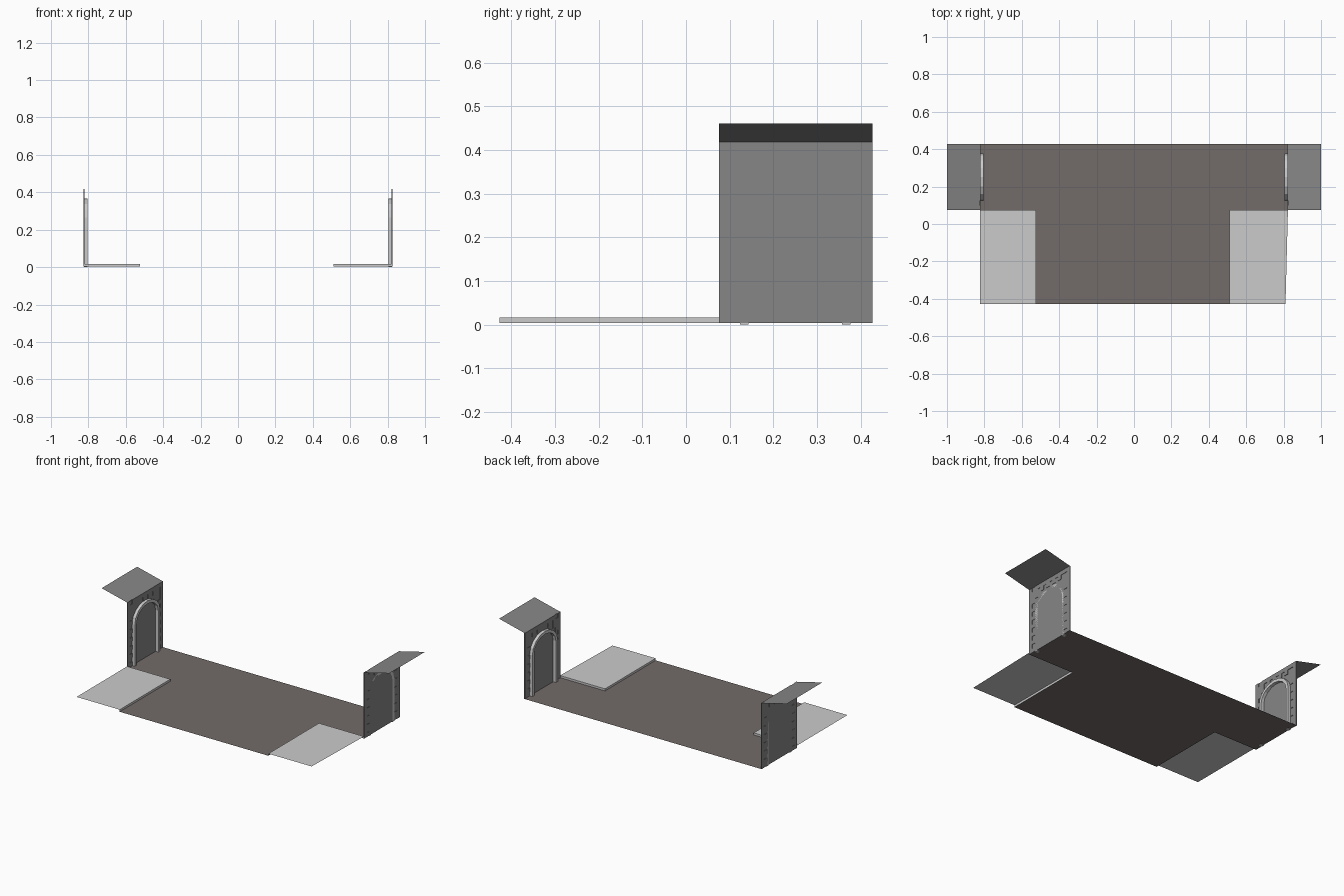
import bpy, bmesh
from math import cos, sin, pi

if "Cube" in bpy.data.objects:
    bpy.data.objects.remove(bpy.data.objects["Cube"])


def material(name, rgb):
    m = bpy.data.materials.new(name)
    m.diffuse_color = (*rgb, 1)
    m.use_nodes = True
    m.node_tree.nodes["Principled BSDF"].inputs["Base Color"].default_value = m.diffuse_color
    return m


ROAD = material("asphalt", (0.17, 0.148, 0.14))
STONE = material("dark_stone", (0.24, 0.24, 0.24))


def make(name, bm, mat=None):
    me = bpy.data.meshes.new(name)
    bm.to_mesh(me)
    bm.free()
    ob = bpy.data.objects.new(name, me)
    bpy.context.collection.objects.link(ob)
    if mat:
        me.materials.append(mat)
    return ob


def face(bm, pts):
    return bm.faces.new([bm.verts.new(p) for p in pts])


def box(bm, x0, x1, y0, y1, z0, z1):
    vs = bmesh.ops.create_cube(bm, size=1)["verts"]
    for v in vs:
        v.co.x = x1 if v.co.x > 0 else x0
        v.co.y = y1 if v.co.y > 0 else y0
        v.co.z = z1 if v.co.z > 0 else z0


# T-shaped road surface, a single sheet
Z, TOP, YB, YM, YF, XW = 0.004, 0.017, 0.427, 0.075, -0.427, 0.823
bm = bmesh.new()
face(bm, [(-0.523, YF, Z), (0.51, YF, Z), (0.51, YM, Z), (XW, YM, Z),
          (XW, YB, Z), (-XW, YB, Z), (-XW, YM, Z), (-0.523, YM, Z)])
make("road", bm, ROAD)

# Pavements: top sheet with kerb faces on the road sides only
for side, s, xi, xf in (("left", -1, 0.523, XW), ("right", 1, 0.51, 0.81)):
    bm = bmesh.new()
    a, b, c, d = (s * xi, YF), (s * xf, YF), (s * XW, YM), (s * xi, YM)
    top = [(*p, TOP) for p in (a, b, c, d)]
    kerb = [(*a, TOP), (*d, TOP), (*d, Z), (*a, Z)]
    back = [(*d, TOP), (*c, TOP), (*c, Z), (*d, Z)]
    for pts in (top, kerb, back):
        face(bm, pts if s > 0 else pts[::-1])
    make(side + "_pavement", bm)

H, ROWS = 0.418, 16
RH = (H - Z) / ROWS
BW = (YB - YM) / 14

for side, s in (("left", -1), ("right", 1)):
    # Wall sheet
    bm = bmesh.new()
    pts = [(s * XW, YM, Z), (s * XW, YB, Z), (s * XW, YB, H), (s * XW, YM, H)]
    face(bm, pts if s > 0 else pts[::-1])
    make(side + "_wall", bm, STONE)

    # Staggered corner bricks and a ragged top course
    bm = bmesh.new()
    x0, x1 = sorted((s * (XW - 0.003), s * (XW + 0.002)))
    for r in range(ROWS):
        z = Z + r * RH
        n = 2 if r % 2 == 0 else 1
        if r == 13:
            n = 3
        for k in range(n):
            box(bm, x0, x1, YM + k * BW, YM + (k + 1) * BW, z, z + RH)
        for k in range(3 - min(n, 2)):
            box(bm, x0, x1, YB - (k + 1) * BW, YB - k * BW, z, z + RH)
    for k in range(2, 12):
        for r in ((15, 14) if k % 2 == 0 else (15,)):
            box(bm, x0, x1, YM + k * BW, YM + (k + 1) * BW,
                Z + r * RH, Z + (r + 1) * RH)
    make(side + "_wall_bricks", bm, STONE)

    # Raised arch moulding around the doorway
    def arch(hw, rise):
        arc = [(0.25 + hw * cos(pi * i / 8), 0.265 + rise * sin(pi * i / 8))
               for i in range(9)]
        return [(0.25 + hw, 0)] + arc + [(0.25 - hw, 0)]

    bm = bmesh.new()
    rings = [[bm.verts.new((s * x, y, z)) for y, z in arch(hw, rise)]
             for x, hw, rise in ((XW, 0.126, 0.102), (0.804, 0.126, 0.102),
                                 (0.804, 0.107, 0.083), (XW, 0.107, 0.083))]
    for j in range(4):
        p, q = rings[j], rings[(j + 1) % 4]
        for i in range(len(p) - 1):
            bm.faces.new((p[i], p[i + 1], q[i + 1], q[i]))
    for end in (0, -1):
        bm.faces.new([r[end] for r in rings])
    bmesh.ops.recalc_face_normals(bm, faces=bm.faces)
    make(side + "_door_arch", bm)

    # Canopy sheet rising outwards from the wall top
    bm = bmesh.new()
    pts = [(s * XW, YM, H), (s * 1.0, YM, 0.461), (s * 1.0, YB, 0.461), (s * XW, YB, H)]
    face(bm, pts if s > 0 else pts[::-1])
    make(side + "_canopy", bm, STONE)
